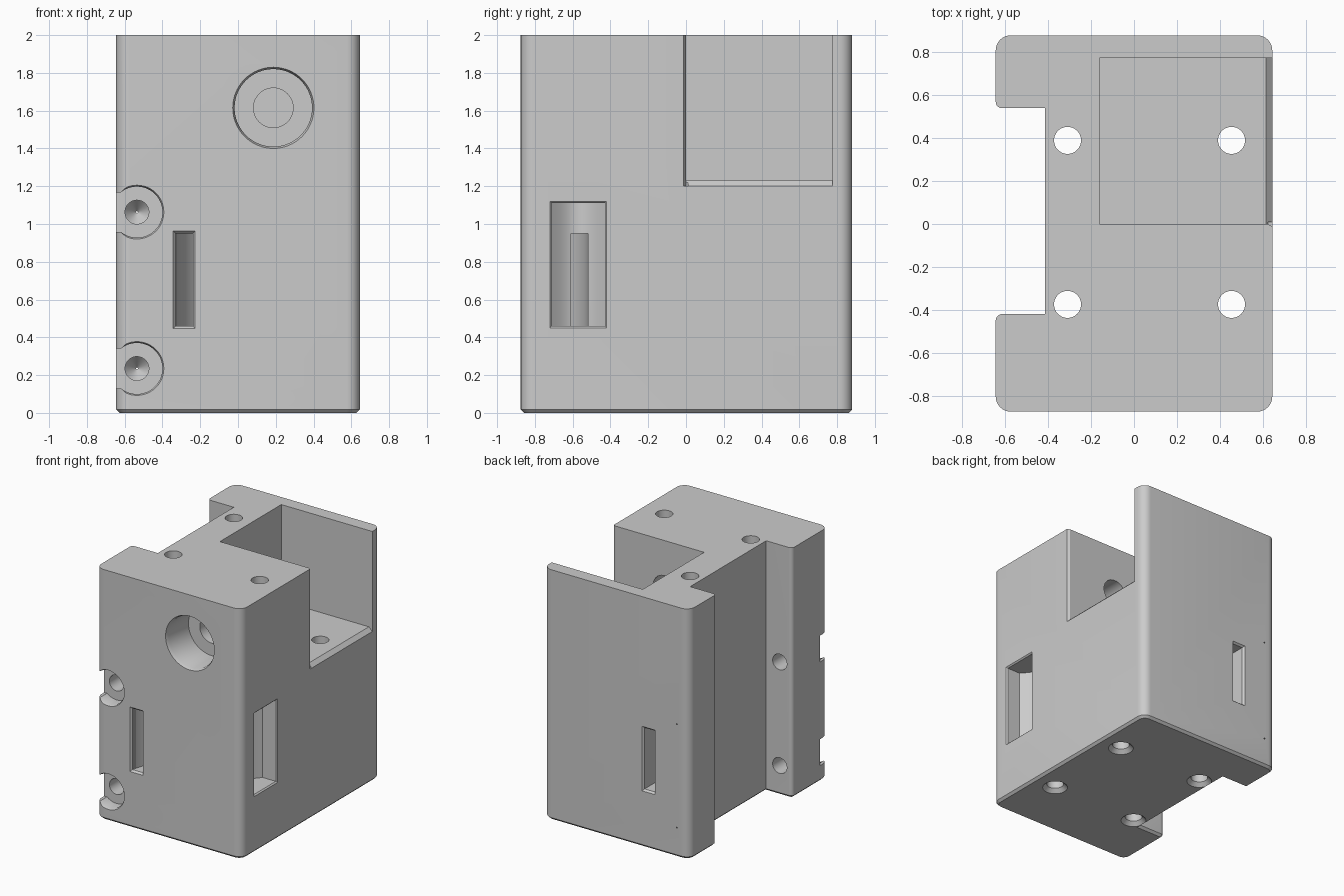
import bpy, bmesh
from math import sin, cos, pi
from mathutils import Vector

if "Cube" in bpy.data.objects:
    bpy.data.objects.remove(bpy.data.objects["Cube"])

grey = bpy.data.materials.new("plain_grey")
grey.use_nodes = True
grey.diffuse_color = (0.6, 0.6, 0.6, 1)
grey.node_tree.nodes["Principled BSDF"].inputs["Base Color"].default_value = (0.6, 0.6, 0.6, 1)


def loft(name, rings):
    """Closed solid through matching loops of points."""
    bm = bmesh.new()
    loops = [[bm.verts.new(p) for p in ring] for ring in rings]
    n = len(loops[0])
    for a, b in zip(loops, loops[1:]):
        for i in range(n):
            j = (i + 1) % n
            bm.faces.new((a[i], a[j], b[j], b[i]))
    bm.faces.new(loops[0])
    bm.faces.new(loops[-1])
    bmesh.ops.recalc_face_normals(bm, faces=bm.faces)
    mesh = bpy.data.meshes.new(name)
    bm.to_mesh(mesh)
    bm.free()
    mesh.materials.append(grey)
    obj = bpy.data.objects.new(name, mesh)
    bpy.context.collection.objects.link(obj)
    return obj


def place(axis, a, b, pos):
    """Point on the plane across the axis: a and b are the other two coordinates in order."""
    return {"x": (pos, a, b), "y": (a, pos, b), "z": (a, b, pos)}[axis]


def prism(name, axis, points, lo, hi):
    return loft(name, [[place(axis, a, b, p) for a, b in points] for p in (lo, hi)])


def lathe(name, axis, a, b, steps, sides=48):
    """Round solid from (position, radius) steps along an axis."""
    turns = [2 * pi * i / sides for i in range(sides)]
    return loft(name, [[place(axis, a + r * cos(t), b + r * sin(t), p) for t in turns]
                       for p, r in steps])


def flare(name, axis, a0, a1, b0, b1, steps):
    """Rectangular solid grown by an amount at each (position, grow) step."""
    return loft(name, [[place(axis, a, b, p) for a, b in
                        ((a0 - g, b0 - g), (a1 + g, b0 - g), (a1 + g, b1 + g), (a0 - g, b1 + g))]
                       for p, g in steps])


def outline(corners, inset, z):
    """Polygon with rounded corners, moved inward by the inset."""
    ring = []
    for i, (x, y, r) in enumerate(corners):
        p = Vector((x, y))
        before = Vector(corners[i - 1][:2])
        after = Vector(corners[(i + 1) % len(corners)][:2])
        u, v = (p - before).normalized(), (after - p).normalized()
        p += inset * (Vector((-u.y, u.x)) + Vector((-v.y, v.x)))
        if r == 0:
            ring.append((p.x, p.y, z))
            continue
        r -= inset
        centre = p - r * u + r * v
        for k in range(9):
            t = k * pi / 16
            q = centre + r * (u * sin(t) - v * cos(t))
            ring.append((q.x, q.y, z))
    return ring


# Block with the rail channel down one side and a chamfered foot
corners = [(.645, -.875, .07), (.645, .88, .07), (-.645, .88, .07), (-.645, .54, .03),
           (-.415, .54, 0), (-.415, -.42, 0), (-.645, -.42, .03), (-.645, -.875, .07)]
block = loft("mounting_block", [outline(corners, .018, 0), outline(corners, 0, .018),
                                outline(corners, 0, 2)])
cutters = []

# Open corner pocket with sloped sill
cutters.append(prism("pocket", "y", [(-.16, 1.23), (.615, 1.23), (.7, 1.145), (.7, 2.1), (-.16, 2.1)],
                     0, .775))
cutters.append(prism("pocket_edge", "z", [(.625, .01), (.625, 0), (.665, -.025), (.665, .01)], 1.2, 2.1))

# Four vertical bolt holes, countersunk underneath
for x in (-.31, .455):
    for y in (-.375, .39):
        cutters.append(lathe("bolt_hole", "z", x, y, [(-.01, .103), (.03, .063), (2.1, .063)]))

# Large stepped bore from the front into the pocket
cutters.append(lathe("front_bore", "y", .187, 1.615,
                     [(-.9, .235), (-.875, .215), (-.85, .205), (-.6, .205)], 64))
cutters.append(lathe("small_bore", "y", .187, 1.615, [(-.7, .105), (.1, .105)]))

# Clamp screws: counterbore open to the side, long hole with drilled tip
for z in (.235, 1.063):
    cutters.append(lathe("counterbore", "y", -.535, z, [(-.9, .155), (-.86, .135), (-.77, .135)]))
    cutters.append(flare("counterbore_mouth", "y", -.8, -.62, z - .105, z + .105,
                         [(-.9, .025), (-.86, 0), (-.77, 0)]))
    cutters.append(lathe("screw_hole", "y", -.535, z, [(-.8, .063), (.81, .063), (.882, .003)]))

# Tie channel curving from the front slot to the side recess
outer, inner = [], []
for k in range(17):
    t = k * pi / 32
    centre = Vector((-.285 + .36 * (1 - cos(t)), -.9 + .335 * sin(t)))
    normal = Vector((-cos(t), sin(t)))
    outer.append(tuple(centre + normal * .045))
    inner.append(tuple(centre - normal * .045))
outer.append((.6, outer[-1][1]))
inner.append((.6, inner[-1][1]))
cutters.append(prism("tie_channel", "z", outer + inner[::-1], .46, .95))
cutters.append(flare("front_slot_edge", "y", -.33, -.24, .46, .95,
                     [(-.895, .03), (-.86, 0), (-.84, 0)]))

# Side recess with a curved bottom
bottom = [(.52 - .08 * sin(pi * k / 12), -.71 + .28 * k / 12) for k in range(13)]
cutters.append(prism("side_recess", "z", [(.7, -.71)] + bottom + [(.7, -.43)], .46, 1.11))
cutters.append(flare("side_recess_edge", "x", -.705, -.435, .465, 1.105,
                     [(.665, .035), (.63, 0), (.6, 0)]))

# Back slot
cutters.append(flare("back_slot", "y", -.33, -.24, .46, .95, [(.9, .03), (.865, 0), (.55, 0)]))

# Carve every cutter out of the block
bpy.context.view_layer.objects.active = block
for cutter in cutters:
    cutter.hide_render = True
    mod = block.modifiers.new("cut", "BOOLEAN")
    mod.operation = "DIFFERENCE"
    mod.solver = "EXACT"
    mod.object = cutter
    bpy.ops.object.modifier_apply(modifier=mod.name)
    bpy.data.objects.remove(cutter)

bpy.ops.object.select_all(action="DESELECT")
block.select_set(True)
bpy.ops.object.shade_smooth_by_angle(angle=pi / 6)
